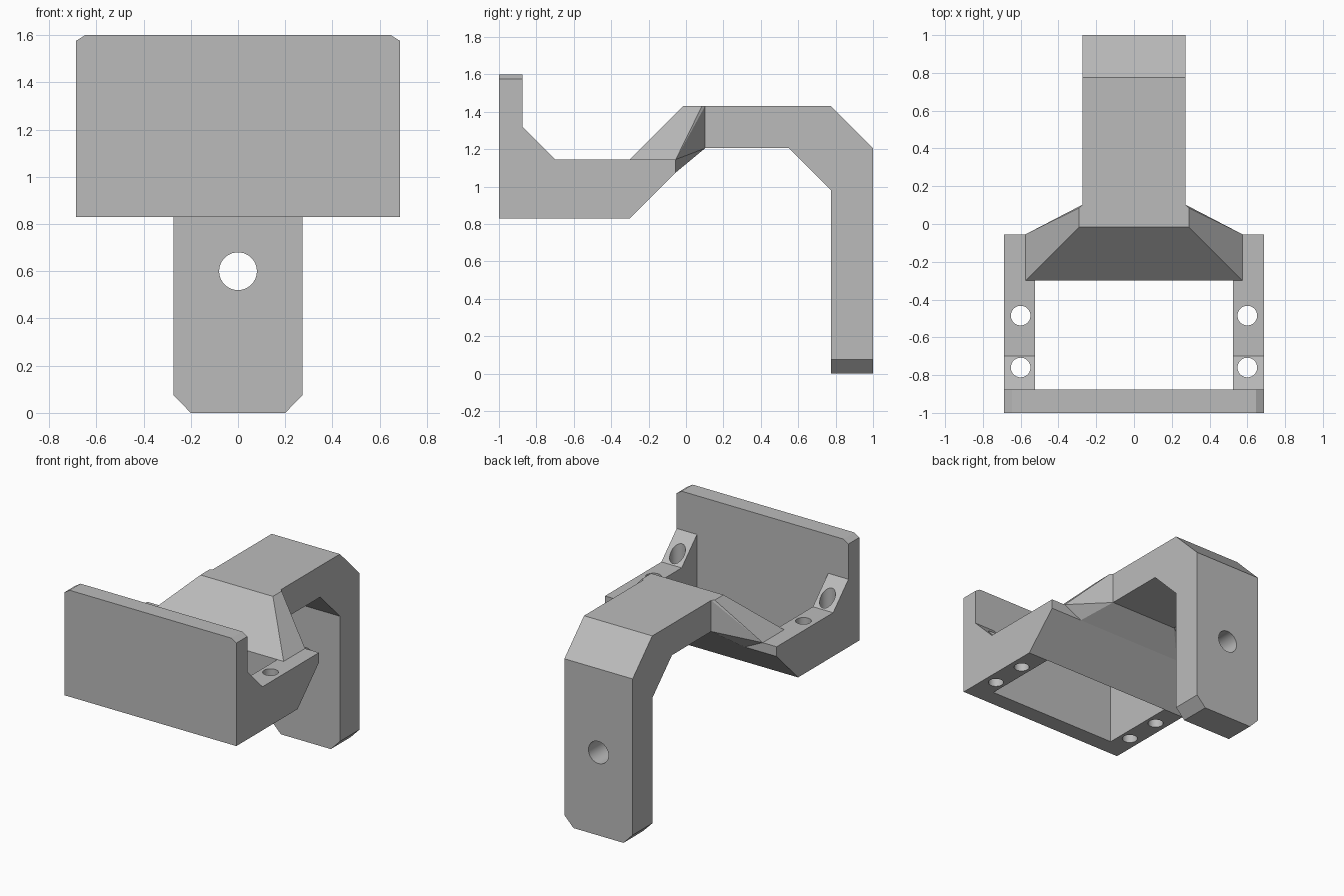
import bpy
import bmesh
import math
from mathutils import Vector

if "Cube" in bpy.data.objects:
    bpy.data.objects.remove(bpy.data.objects["Cube"], do_unlink=True)

grey = bpy.data.materials.new("plain grey")
grey.use_nodes = True
COLOUR = (0.5, 0.5, 0.5, 1)
grey.diffuse_color = COLOUR
for node in grey.node_tree.nodes:
    if node.type == "BSDF_PRINCIPLED":
        node.inputs["Base Color"].default_value = COLOUR


def finish(bm, name):
    bmesh.ops.recalc_face_normals(bm, faces=bm.faces)
    mesh = bpy.data.meshes.new(name)
    bm.to_mesh(mesh)
    bm.free()
    mesh.materials.append(grey)
    obj = bpy.data.objects.new(name, mesh)
    bpy.context.collection.objects.link(obj)
    return obj


def extrude(name, outline, axis, start, end):
    """Extrude an outline along x (points are y, z) or y (points are x, z)."""
    bm = bmesh.new()
    place = (lambda a, b: (start, a, b)) if axis == "x" else (lambda a, b: (a, start, b))
    face = bm.faces.new([bm.verts.new(place(a, b)) for a, b in outline])
    moved = bmesh.ops.extrude_face_region(bm, geom=[face])["geom"]
    step = Vector((end - start, 0, 0) if axis == "x" else (0, end - start, 0))
    verts = [v for v in moved if isinstance(v, bmesh.types.BMVert)]
    bmesh.ops.translate(bm, verts=verts, vec=step)
    return finish(bm, name)


def drill(obj, centre, radius, rotation=(0, 0, 0)):
    """Cut a round through hole and remove the cutter."""
    bpy.ops.mesh.primitive_cylinder_add(vertices=40, radius=radius, depth=1.2,
                                        location=centre, rotation=rotation)
    cutter = bpy.context.object
    cutter.hide_render = True
    cutter.data.materials.append(grey)
    mod = obj.modifiers.new("hole", "BOOLEAN")
    mod.operation = "DIFFERENCE"
    mod.solver = "EXACT"
    mod.object = cutter
    activate(obj)
    bpy.ops.object.modifier_apply(modifier=mod.name)
    bpy.data.objects.remove(cutter, do_unlink=True)


def activate(obj):
    bpy.ops.object.select_all(action="DESELECT")
    obj.select_set(True)
    bpy.context.view_layer.objects.active = obj


HALF = 0.687        # half width of the frame
INNER = 0.525       # half width of the opening
ARM = 0.273         # half width of the arm
BASE, DECK = 0.83, 1.145
PLATE_BACK, OPEN_BACK = -0.875, -0.30

# Front plate with clipped top corners
extrude("front_plate",
        [(-HALF, BASE), (HALF, BASE), (HALF, 1.575), (0.647, 1.6),
         (-0.647, 1.6), (-HALF, 1.575)], "y", -1, PLATE_BACK)

# Side rails with two screw holes each
rail_outline = [(PLATE_BACK, BASE), (OPEN_BACK, BASE), (OPEN_BACK, DECK),
                (-0.70, DECK), (PLATE_BACK, 1.32)]
drilled = []
for side, name in ((1, "left_rail"), (-1, "right_rail")):
    rail = extrude(name, rail_outline, "x", side * INNER, side * HALF)
    for y in (-0.76, -0.485):
        drill(rail, (side * 0.60, y, 1.0), 0.052)
    drilled.append(rail)

# Cross bar with a sloping underside
extrude("cross_bar", [(OPEN_BACK, BASE), (-0.055, 1.075), (-0.055, DECK),
                      (OPEN_BACK, DECK)], "x", -HALF, HALF)

# Tapered neck rising from the cross bar to the arm
bm = bmesh.new()
for x, y, z in [(0.575, OPEN_BACK, DECK), (0.575, -0.055, DECK), (0.43, -0.055, 1.29),
                (0.43, -0.055, 1.075), (0.29, -0.015, 1.43), (0.29, 0.085, 1.43),
                (ARM, 0.102, 1.43), (0.30, 0.075, 1.205), (ARM, 0.102, 1.205)]:
    for side in (1, -1):
        bm.verts.new((side * x, y, z))
bmesh.ops.convex_hull(bm, input=bm.verts)
bmesh.ops.dissolve_limit(bm, angle_limit=math.radians(1), verts=bm.verts, edges=bm.edges)
finish(bm, "neck")

# Arm running back and bending down
LEG = 0.775
extrude("arm", [(0.102, 1.205), (0.55, 1.205), (LEG, 0.98), (1, 0.98), (1, 1.205),
                (LEG, 1.43), (0.102, 1.43)], "x", -ARM, ARM)

# Hanging leg with clipped foot corners and a bolt hole
leg = extrude("leg", [(-ARM, 0.98), (-ARM, 0.075), (-0.2, 0), (0.2, 0),
                      (ARM, 0.075), (ARM, 0.98)], "y", LEG, 1)
drill(leg, (0, 0.9, 0.60), 0.08, (math.pi / 2, 0, 0))
drilled.append(leg)

# Smooth hole walls, sharp edges elsewhere
for obj in drilled:
    activate(obj)
    bpy.ops.object.shade_smooth_by_angle(angle=math.radians(30))
